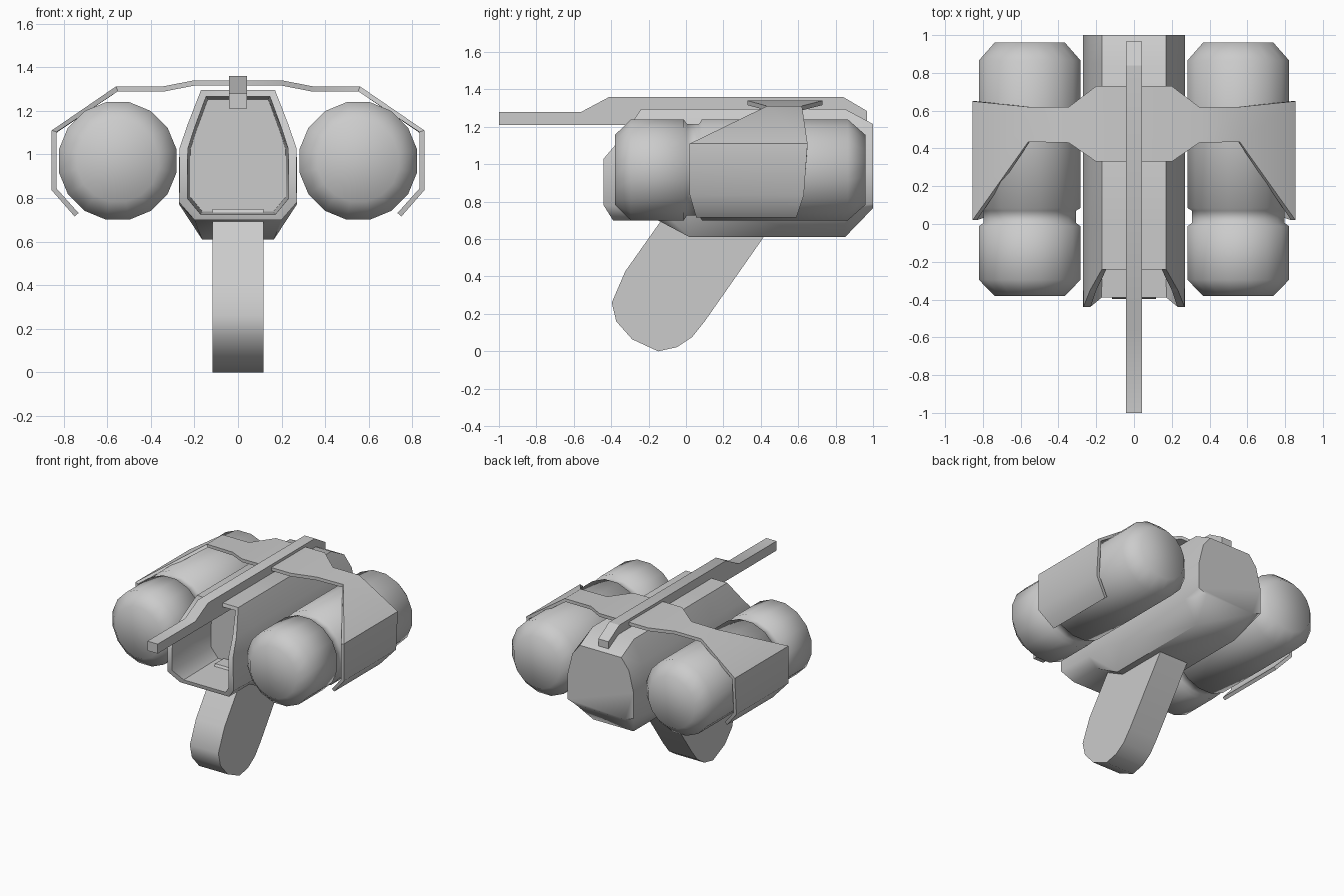
import bpy, bmesh, math

if "Cube" in bpy.data.objects:
    bpy.data.objects.remove(bpy.data.objects["Cube"])


def finish(name, bm, angle=40):
    bmesh.ops.recalc_face_normals(bm, faces=bm.faces)
    me = bpy.data.meshes.new(name)
    bm.to_mesh(me)
    bm.free()
    ob = bpy.data.objects.new(name, me)
    bpy.context.collection.objects.link(ob)
    bpy.ops.object.select_all(action='DESELECT')
    bpy.context.view_layer.objects.active = ob
    ob.select_set(True)
    bpy.ops.object.shade_smooth_by_angle(angle=math.radians(angle))
    return ob


def loft(name, rings, angle=40, closed=True):
    """Skin a list of equal-length closed rings and cap both ends."""
    bm = bmesh.new()
    vs = [[bm.verts.new(p) for p in r] for r in rings]
    n = len(rings[0])
    for a, b in zip(vs, vs[1:]):
        for i in range(n):
            j = (i + 1) % n
            bm.faces.new((a[i], a[j], b[j], b[i]))
    bm.faces.new(vs[0])
    bm.faces.new(vs[-1])
    return finish(name, bm, angle)


def side_profile(name, pts, half, angle=40):
    """Extrude a (y, z) outline across x."""
    return loft(name, [[(s * half, y, z) for y, z in pts] for s in (-1, 1)], angle)


def mirrored(half):
    return half + [(-x, y, z) for x, y, z in reversed(half)]


# Main hull: slanted open front with a pocket, chamfered belly and tail
def section(y, bx, bz, top=1.295, wz=0.77):
    return mirrored([(0.17, y, top), (0.232, y, min(1.135, top)), (0.27, y, 0.98),
                     (0.27, y, wz), (bx, y, bz)])


front = mirrored([(0.17, -0.24, 1.295), (0.232, -0.35, 1.135), (0.268, -0.44, 1.03),
                  (0.27, -0.44, 0.78), (0.2, -0.39, 0.70)])
lip = [(x * 0.86, y, 0.98 + (z - 0.98) * 0.91) for x, y, z in front]
pocket = [(x * 0.95, 0.0, 0.98 + (z - 0.98) * 0.95) for x, y, z in lip]
loft("hull", [pocket, lip, front,
              section(-0.15, 0.2, 0.70), section(0.02, 0.165, 0.61),
              section(0.85, 0.165, 0.61),
              section(1.0, 0.2, 0.765, 1.215, 0.79)], 50)

# Lower fin with rounded foot
side_profile("lower_fin", [(-0.10, 0.75), (-0.139, 0.69), (-0.325, 0.427), (-0.397, 0.26),
                           (-0.373, 0.16), (-0.288, 0.064), (-0.149, 0.0), (-0.048, 0.022),
                           (0.032, 0.075), (0.10, 0.16), (0.415, 0.61), (0.48, 0.75)], 0.117)

# Long top beam
side_profile("top_beam", [(-1, 1.21), (-1, 1.28), (-0.56, 1.28), (-0.41, 1.36),
                          (0.84, 1.36), (0.967, 1.285), (0.967, 1.21)], 0.042, 30)

# Side pods: 16-sided turned shapes with a groove
pod = [(-0.38, 0.19), (-0.295, 0.275), (-0.012, 0.275), (0.005, 0.25),
       (0.07, 0.25), (0.085, 0.275), (0.865, 0.275), (0.96, 0.19)]
for side, label in ((-1, "left"), (1, "right")):
    rings = []
    for y, r in pod:
        angs = [(k + 0.5) * math.tau / 16 for k in range(16)]
        rings.append([(side * 0.552 + r * math.cos(a), y, 0.97 + r * math.sin(a)) for a in angs])
    loft(label + "_pod", rings, 60)

# Armour strap bent over the pods: x, z, front y, rear y
half = [(0.2, 1.34, 0.33, 0.73), (0.345, 1.312, 0.43, 0.62), (0.56, 1.312, 0.435, 0.62),
        (0.855, 1.11, 0.02, 0.65), (0.855, 0.835, 0.02, 0.63), (0.75, 0.715, 0.055, 0.59)]
path = [(-x, z, a, b) for x, z, a, b in reversed(half)] + half
bm = bmesh.new()
rows = [(bm.verts.new((x, a, z)), bm.verts.new((x, b, z))) for x, z, a, b in path]
for p, q in zip(rows, rows[1:]):
    bm.faces.new((p[0], q[0], q[1], p[1]))
bmesh.ops.recalc_face_normals(bm, faces=bm.faces)
bm.faces.ensure_lookup_table()
if bm.faces[5].normal.z < 0:
    bmesh.ops.reverse_faces(bm, faces=bm.faces)
# Thicken inward by adding an inner skin
bm.normal_update()
inner = []
for p in rows:
    inner.append([bm.verts.new(v.co - v.normal * 0.024) for v in p])
for i in range(len(rows) - 1):
    p, q, a, b = rows[i], rows[i + 1], inner[i], inner[i + 1]
    bm.faces.new((a[1], b[1], b[0], a[0]))
    for k in (0, 1):
        bm.faces.new((p[k], q[k], b[k], a[k]))
for i in (0, -1):
    bm.faces.new((rows[i][0], rows[i][1], inner[i][1], inner[i][0]))
finish("armour_strap", bm, 50)
